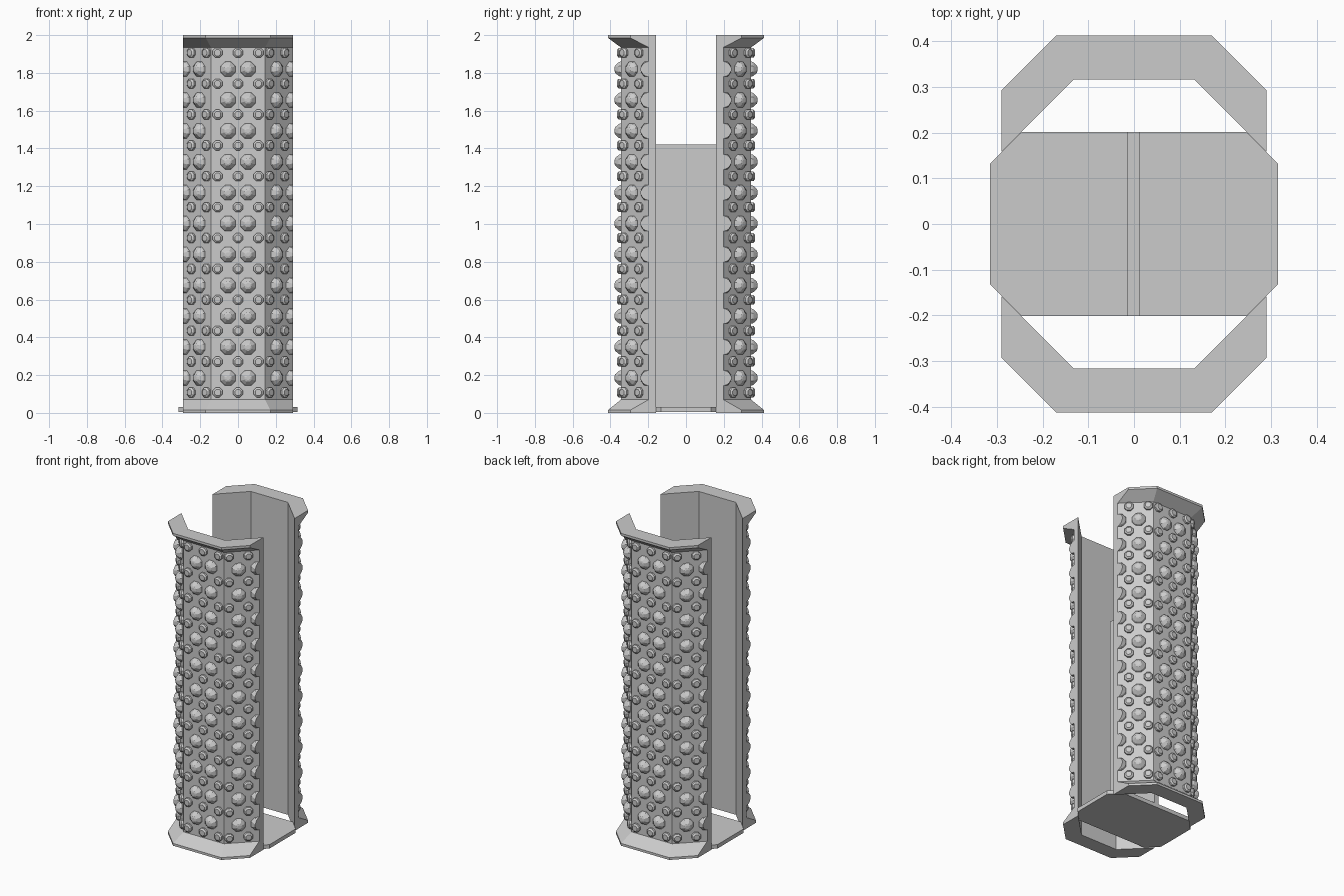
import bpy, bmesh, math
from mathutils import Matrix, Vector

if "Cube" in bpy.data.objects:
    bpy.data.objects.remove(bpy.data.objects["Cube"], do_unlink=True)

grey = bpy.data.materials.new("plain grey")
grey.use_nodes = True
colour = (0.6, 0.6, 0.6, 1)
grey.diffuse_color = colour
grey.node_tree.nodes["Principled BSDF"].inputs["Base Color"].default_value = colour

SIDE = 0.29          # half width where the shells are cut off
INNER, OUTER, LIP = 0.317, 0.345, 0.413
ROW = 0.1635
TAN = math.tan(math.pi / 8)


def finish(name, bm):
    bmesh.ops.recalc_face_normals(bm, faces=bm.faces)
    mesh = bpy.data.meshes.new(name)
    bm.to_mesh(mesh)
    bm.free()
    mesh.materials.append(grey)
    obj = bpy.data.objects.new(name, mesh)
    bpy.context.collection.objects.link(obj)
    return obj


def loft(bm, rings):
    """Closed solid through rings of equal point count."""
    rows = [[bm.verts.new(p) for p in ring] for ring in rings]
    n = len(rows[0])
    for a, b in zip(rows, rows[1:]):
        for i in range(n):
            j = (i + 1) % n
            bm.faces.new((a[i], a[j], b[j], b[i]))
    return rows


def half_octagon(d, z):
    edge = d * math.sqrt(2) - SIDE
    return [(SIDE, -edge, z), (d * TAN, -d, z), (-d * TAN, -d, z), (-SIDE, -edge, z)]


def make_shell(name):
    # Wall with a flared lip at both ends
    bm = bmesh.new()
    levels = [(0, LIP), (0.015, LIP), (0.07, OUTER),
              (1.935, OUTER), (1.985, LIP), (2, LIP)]
    rows = loft(bm, [half_octagon(d, z) + half_octagon(INNER, z)[::-1] for z, d in levels])
    for r in (rows[0], rows[-1]):
        for i in range(3):
            bm.faces.new((r[i], r[i + 1], r[6 - i], r[7 - i]))
    return finish(name, bm)


BIG = [(0.043, -0.005), (0.043, 0.003), (0.039, 0.012), (0.021, 0.03), (0.012, 0.033)]
SMALL = [(0.028, -0.005), (0.028, 0.012), (0.018, 0.02)]


def add_stud(bm, profile, x, z):
    # Eight-sided stud standing out of the wall at x
    if abs(x) < OUTER * TAN:
        normal, y = Vector((0, -1, 0)), -OUTER
    else:
        normal = Vector((math.copysign(1, x), -1, 0)).normalized()
        y = abs(x) - OUTER * math.sqrt(2)
    up = Vector((0, 0, 1))
    across = up.cross(normal)
    centre = Vector((x, y, z))
    turns = [(k + 0.5) * math.pi / 4 for k in range(8)]
    rows = loft(bm, [[centre + normal * h + (across * math.cos(t) + up * math.sin(t)) * r
                      for t in turns] for r, h in profile])
    bm.faces.new(rows[0])
    bm.faces.new(rows[-1])


def make_studs(name):
    bm = bmesh.new()
    for row in range(12):
        z = 0.108 + row * ROW
        for x in (0, 0.108, 0.163, 0.243):
            for s in ((1, -1) if x else (1,)):
                add_stud(bm, SMALL, s * x, z)
        if row < 11:
            for x in (0.053, 0.203, 0.283):
                for s in (1, -1):
                    add_stud(bm, BIG, s * x, z + ROW / 2 - 0.005)
    # Trim the studs flush with the shell's side edges
    for s in (1, -1):
        bmesh.ops.bisect_plane(bm, geom=bm.verts[:] + bm.edges[:] + bm.faces[:],
                               plane_co=(s * SIDE, 0, 0), plane_no=(s, 0, 0), clear_outer=True)
        rim = [e for e in bm.edges if e.is_boundary]
        bmesh.ops.holes_fill(bm, edges=rim, sides=0)
    return finish(name, bm)


def make_prism(name, outline, low, high):
    bm = bmesh.new()
    rows = loft(bm, [[(x, y, z) for x, y in outline] for z in (low, high)])
    for r in rows:
        bm.faces.new(r)
    return finish(name, bm)


# Front and back halves
for side, angle in (("front", 0), ("back", math.pi)):
    for obj in (make_shell(side + "_shell"), make_studs(side + "_studs")):
        obj.data.transform(Matrix.Rotation(angle, 4, "Z"))

# Base plate and upright divider
W, D, C = 0.316, 0.202, 0.132
make_prism("base_plate", [(W, -C), (W, C), (0.246, D), (-0.246, D),
                          (-W, C), (-W, -C), (-0.246, -D), (0.246, -D)], 0.005, 0.03)
make_prism("divider", [(-0.015, -D), (0.013, -D), (0.013, D), (-0.015, D)], 0.01, 1.42)
